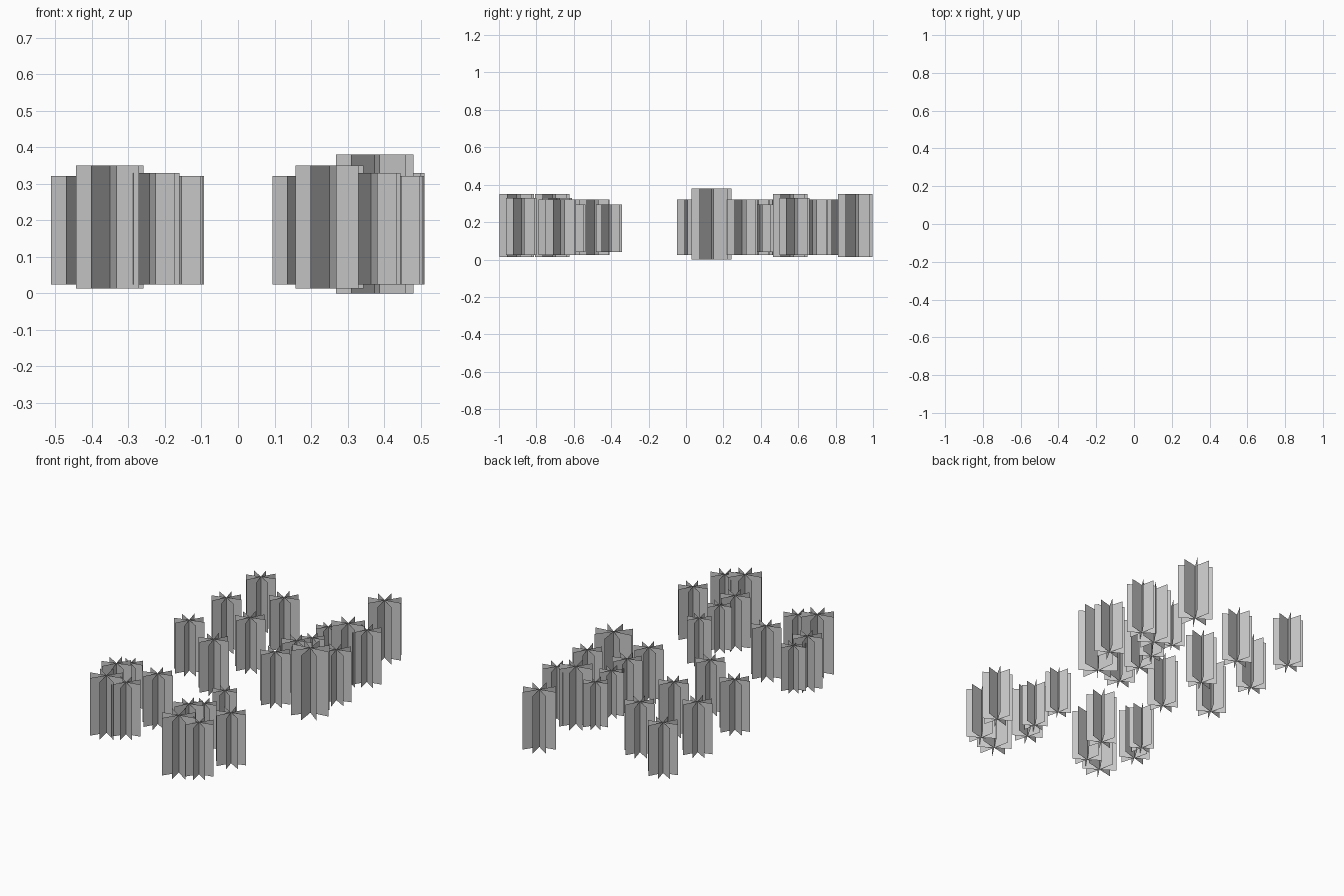
import bpy
from math import cos, sin, radians

if "Cube" in bpy.data.objects:
    bpy.data.objects.remove(bpy.data.objects["Cube"])

# plant kinds: radius, bottom z, top z, rotation in degrees
KINDS = {
    "huge": (0.107, 0.0, 0.38, 8),
    "large": (0.095, 0.013, 0.35, 12),
    "medium": (0.083, 0.025, 0.33, 12),
    "normal": (0.085, 0.025, 0.322, 16),
    "small": (0.071, 0.04, 0.295, 12),
}

# plant centres by kind
PLANTS = {
    "huge": [(0.374, 0.136)],
    "large": [(0.25, -0.905), (-0.351, -0.715), (0.324, 0.557), (0.317, 0.905)],
    "medium": [(0.364, -0.88), (-0.242, -0.69), (0.43, 0.58)],
    "normal": [(-0.425, 0.155), (-0.425, 0.5), (-0.425, 0.82),
               (-0.18, 0.033), (-0.178, 0.367), (-0.175, 0.677),
               (0.178, 0.09), (0.19, 0.273), (0.428, 0.3),
               (0.176, -0.707), (0.424, -0.67),
               (-0.43, -0.51), (-0.177, -0.49)],
    "small": [(0.195, 0.558), (0.205, 0.395), (0.207, -0.608),
              (0.203, -0.412), (-0.405, -0.418)],
}


def crossed_cards(name, x, y, r, z0, z1, turn, cards=4):
    """Upright rectangles crossing on one vertical axis."""
    verts, faces = [], []
    for i in range(cards):
        a = radians(turn + 180 * i / cards)
        dx, dy = r * cos(a), r * sin(a)
        n = len(verts)
        verts += [(x - dx, y - dy, z0), (x + dx, y + dy, z0),
                  (x + dx, y + dy, z1), (x - dx, y - dy, z1)]
        faces.append((n, n + 1, n + 2, n + 3))
    mesh = bpy.data.meshes.new(name)
    mesh.from_pydata(verts, [], faces)
    obj = bpy.data.objects.new(name, mesh)
    bpy.context.collection.objects.link(obj)
    return obj


# rows of foliage plants
for kind, spots in PLANTS.items():
    for i, (x, y) in enumerate(spots):
        crossed_cards(f"{kind}_plant_{i + 1}", x, y, *KINDS[kind])
